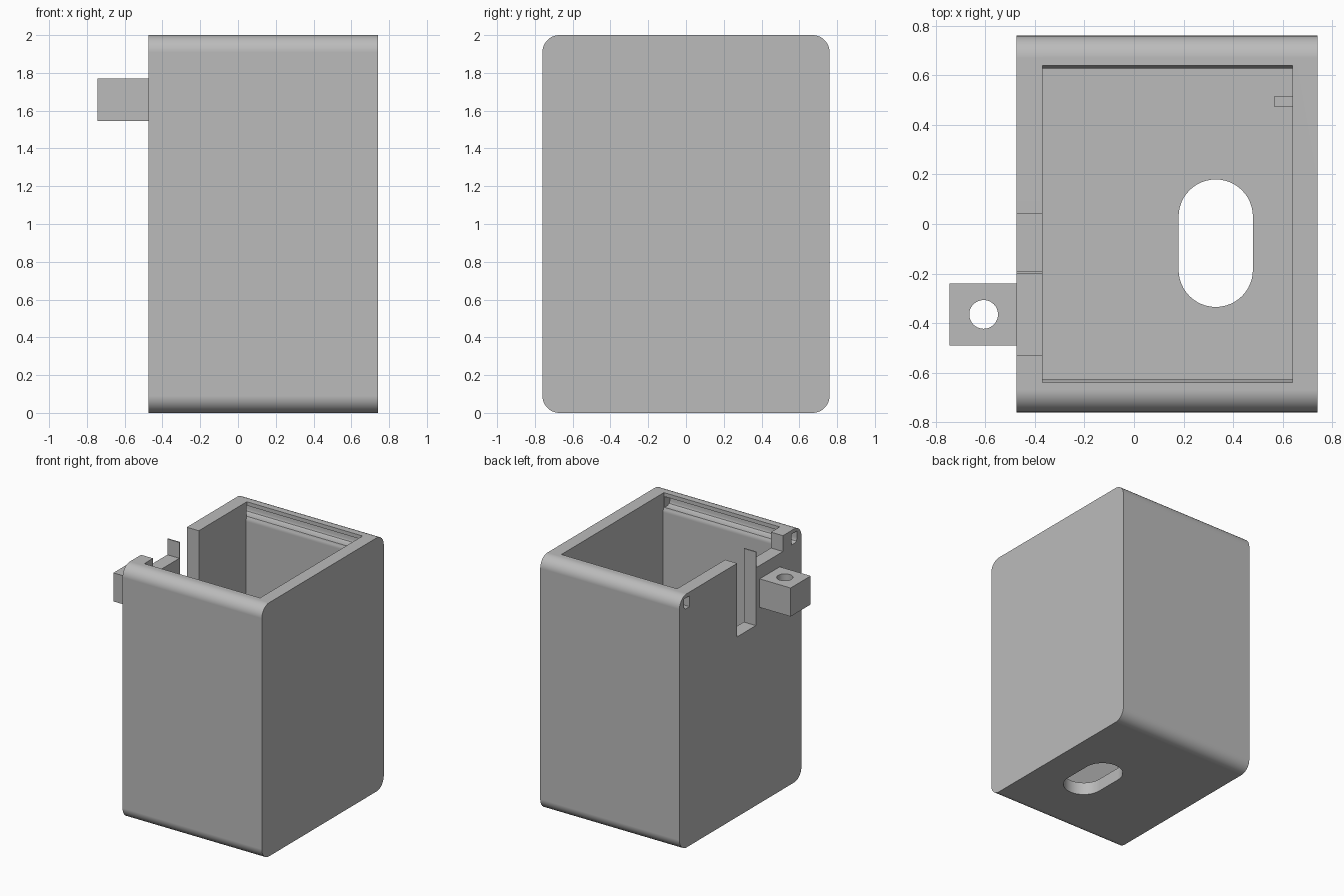
import bpy, bmesh, math
from mathutils import Vector

cube = bpy.data.objects.get("Cube")
if cube:
    bpy.data.objects.remove(cube, do_unlink=True)

grey = bpy.data.materials.new("plain grey")
grey.use_nodes = True
grey.diffuse_color = (0.5, 0.5, 0.5, 1)
grey.node_tree.nodes["Principled BSDF"].inputs["Base Color"].default_value = (0.5, 0.5, 0.5, 1)


def prism(name, profile, lo, hi, axis):
    """Extrude a profile: (y, z) points along x, or (x, y) points along z."""
    bm = bmesh.new()
    place = (lambda a, b: (lo, a, b)) if axis == "x" else (lambda a, b: (a, b, lo))
    face = bm.faces.new([bm.verts.new(place(a, b)) for a, b in profile])
    step = Vector((hi - lo, 0, 0)) if axis == "x" else Vector((0, 0, hi - lo))
    top = bmesh.ops.extrude_face_region(bm, geom=[face])
    bmesh.ops.translate(bm, vec=step, verts=[v for v in top["geom"] if isinstance(v, bmesh.types.BMVert)])
    bmesh.ops.recalc_face_normals(bm, faces=bm.faces)
    mesh = bpy.data.meshes.new(name)
    bm.to_mesh(mesh)
    bm.free()
    mesh.materials.append(grey)
    obj = bpy.data.objects.new(name, mesh)
    bpy.context.collection.objects.link(obj)
    return obj


def rounded(a0, a1, b0, b1, r, n=12):
    """Rectangle outline with round corners."""
    corners = [(a1 - r, b1 - r), (a0 + r, b1 - r), (a0 + r, b0 + r), (a1 - r, b0 + r)]
    pts = []
    for k, (a, b) in enumerate(corners):
        for i in range(n + 1):
            t = math.pi / 2 * (k + i / n)
            p = (a + r * math.cos(t), b + r * math.sin(t))
            if not pts or math.dist(p, pts[-1]) > 1e-4:
                pts.append(p)
    if math.dist(pts[0], pts[-1]) < 1e-4:
        pts.pop()
    return pts


def rect(a0, a1, b0, b1):
    return [(a0, b0), (a1, b0), (a1, b1), (a0, b1)]


def activate(obj):
    bpy.ops.object.select_all(action="DESELECT")
    obj.select_set(True)
    bpy.context.view_layer.objects.active = obj


def cut(obj, cutter):
    activate(obj)
    mod = obj.modifiers.new("cut", "BOOLEAN")
    mod.operation = "DIFFERENCE"
    mod.solver = "EXACT"
    mod.object = cutter
    bpy.ops.object.modifier_apply(modifier=mod.name)
    bpy.data.objects.remove(cutter, do_unlink=True)


LEFT, RIGHT = -0.475, 0.74        # outer x faces
IN_L, IN_R, FLOOR = -0.37, 0.64, 0.1

# Box with rounded long edges
box = prism("box", rounded(-0.76, 0.76, 0, 2, 0.09), LEFT, RIGHT, "x")

# Cavity, slightly wider above the lid ledge
half = [(0.627, FLOOR), (0.627, 1.85), (0.632, 1.87), (0.639, 1.885), (0.639, 2.1)]
cavity = half + [(-y, z) for y, z in reversed(half)]
cut(box, prism("cavity_cutter", cavity, IN_L, IN_R, "x"))

# Lid grooves, open through the slotted wall
for side in (-1, 1):
    groove = [(0.634, 1.97), (0.705, 1.97), (0.705, 1.91), (0.698, 1.893), (0.68, 1.885), (0.634, 1.885)]
    cut(box, prism("groove_cutter", [(side * y, z) for y, z in groove], LEFT - 0.1, IN_R - 0.005, "x"))

# Deep slot and shallow notch, leaving a thin blade between them
cut(box, prism("slot_cutter", rect(-0.192, 0.04, 1.42, 2.1), LEFT - 0.1, IN_L + 0.1, "x"))
cut(box, prism("notch_cutter", rect(-0.53, -0.202, 1.875, 2.1), LEFT - 0.1, IN_L + 0.1, "x"))

# Oblong hole in the floor
cut(box, prism("floor_hole_cutter", rounded(0.18, 0.48, -0.335, 0.18, 0.15), -0.1, FLOOR + 0.1, "z"))

# Side lug with a vertical hole
lug = prism("lug", rect(-0.745, LEFT, -0.49, -0.24), 1.545, 1.77, "z")
cut(lug, prism("lug_hole_cutter", rounded(-0.665, -0.549, -0.423, -0.307, 0.058), 1.4, 1.9, "z"))

# Small rib inside the cavity
rib = prism("inner_rib", rect(0.565, IN_R, 0.475, 0.515), FLOOR, 0.5, "z")

for obj in (box, lug, rib):
    activate(obj)
    bpy.ops.object.shade_smooth_by_angle(angle=math.radians(30))
    obj.modifiers.new("even_normals", "WEIGHTED_NORMAL").keep_sharp = True
